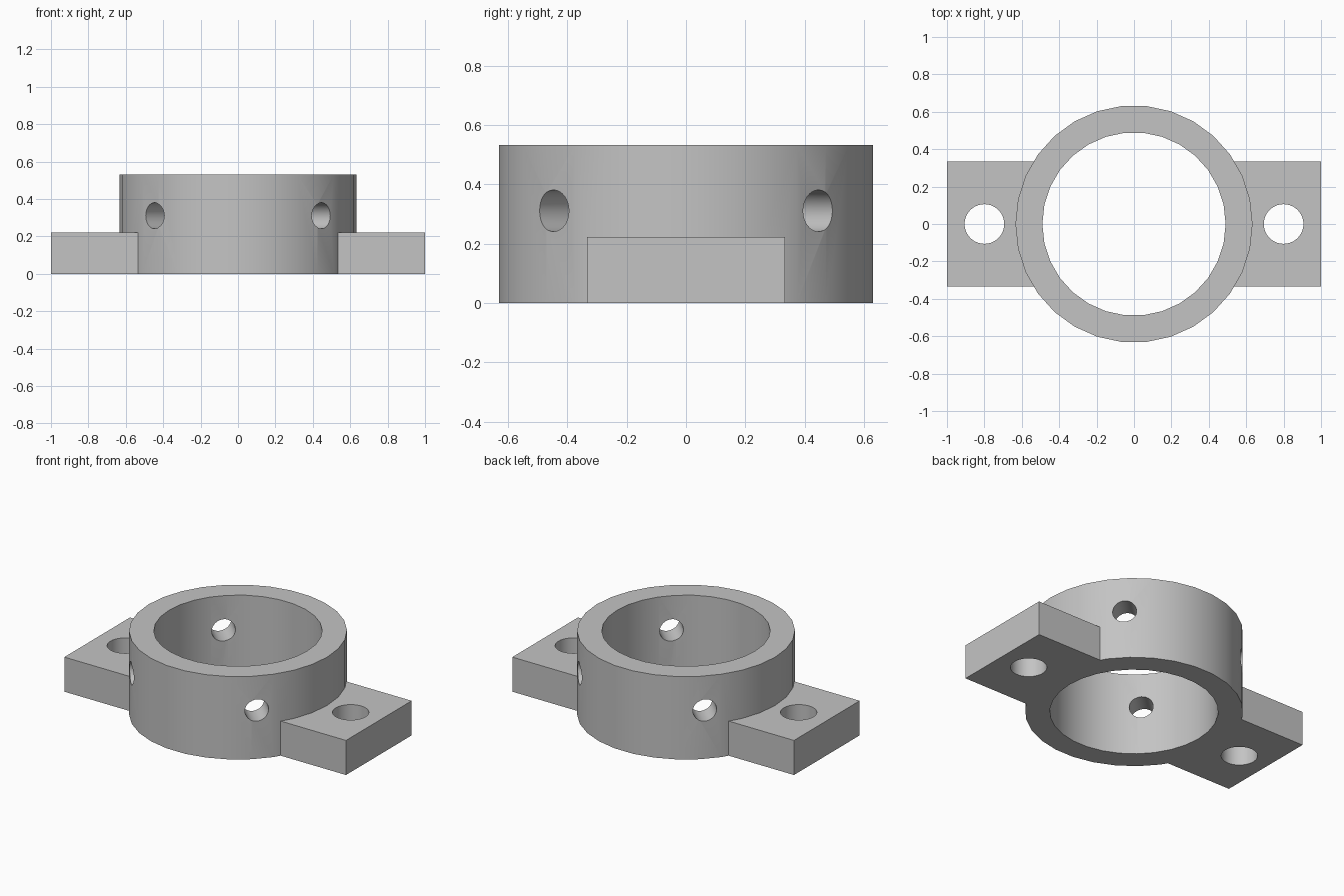
import bpy
import math

default = bpy.data.objects.get("Cube")
if default:
    bpy.data.objects.remove(default, do_unlink=True)

RING_SIDES = 30
RING_HEIGHT = 0.532
TAB_HEIGHT = 0.222

grey = bpy.data.materials.new("plain grey")
grey.use_nodes = True
colour = (0.55, 0.55, 0.55, 1)
grey.diffuse_color = colour
grey.node_tree.nodes["Principled BSDF"].inputs["Base Color"].default_value = colour


def cylinder(name, radius, depth, location, sides, rotation=(0, 0, 0)):
    bpy.ops.mesh.primitive_cylinder_add(vertices=sides, radius=radius, depth=depth,
                                        location=location, rotation=rotation)
    obj = bpy.context.object
    obj.name = name
    return obj


def combine(body, other, operation):
    """Apply a boolean to the body and discard the helper object."""
    other.hide_render = True
    mod = body.modifiers.new(operation.lower(), 'BOOLEAN')
    mod.operation = operation
    mod.solver = 'EXACT'
    mod.object = other
    bpy.ops.object.select_all(action='DESELECT')
    bpy.context.view_layer.objects.active = body
    body.select_set(True)
    bpy.ops.object.modifier_apply(modifier=mod.name)
    bpy.data.objects.remove(other, do_unlink=True)


# Ring body, turned so a corner lies on the x axis
turn = (0, 0, math.pi / 2)
body = cylinder("ring_bracket", 0.634, RING_HEIGHT, (0, 0, RING_HEIGHT / 2),
                RING_SIDES, turn)

# Mounting tabs, one bar running through the ring
bpy.ops.mesh.primitive_cube_add(size=1, location=(0, 0, TAB_HEIGHT / 2))
bar = bpy.context.object
bar.name = "mounting_tabs"
bar.scale = (2, 0.666, TAB_HEIGHT)
combine(body, bar, 'UNION')

# Central bore
combine(body, cylinder("bore_cutter", 0.49, 2, (0, 0, 0.2), RING_SIDES, turn),
        'DIFFERENCE')

# Bolt holes through the tabs
for side in (-1, 1):
    combine(body, cylinder("bolt_cutter", 0.106, 1, (side * 0.8, 0, 0.1), 40),
            'DIFFERENCE')

# Four set-screw holes through the ring wall, on the diagonals
for angle in (45, 135):
    rotation = (math.pi / 2, 0, math.radians(angle))
    combine(body, cylinder("screw_cutter", 0.07, 2, (0, 0, 0.311), 32, rotation),
            'DIFFERENCE')

body.data.materials.clear()
body.data.materials.append(grey)
for face in body.data.polygons:
    face.material_index = 0
bpy.ops.object.shade_smooth_by_angle(angle=math.radians(30))
